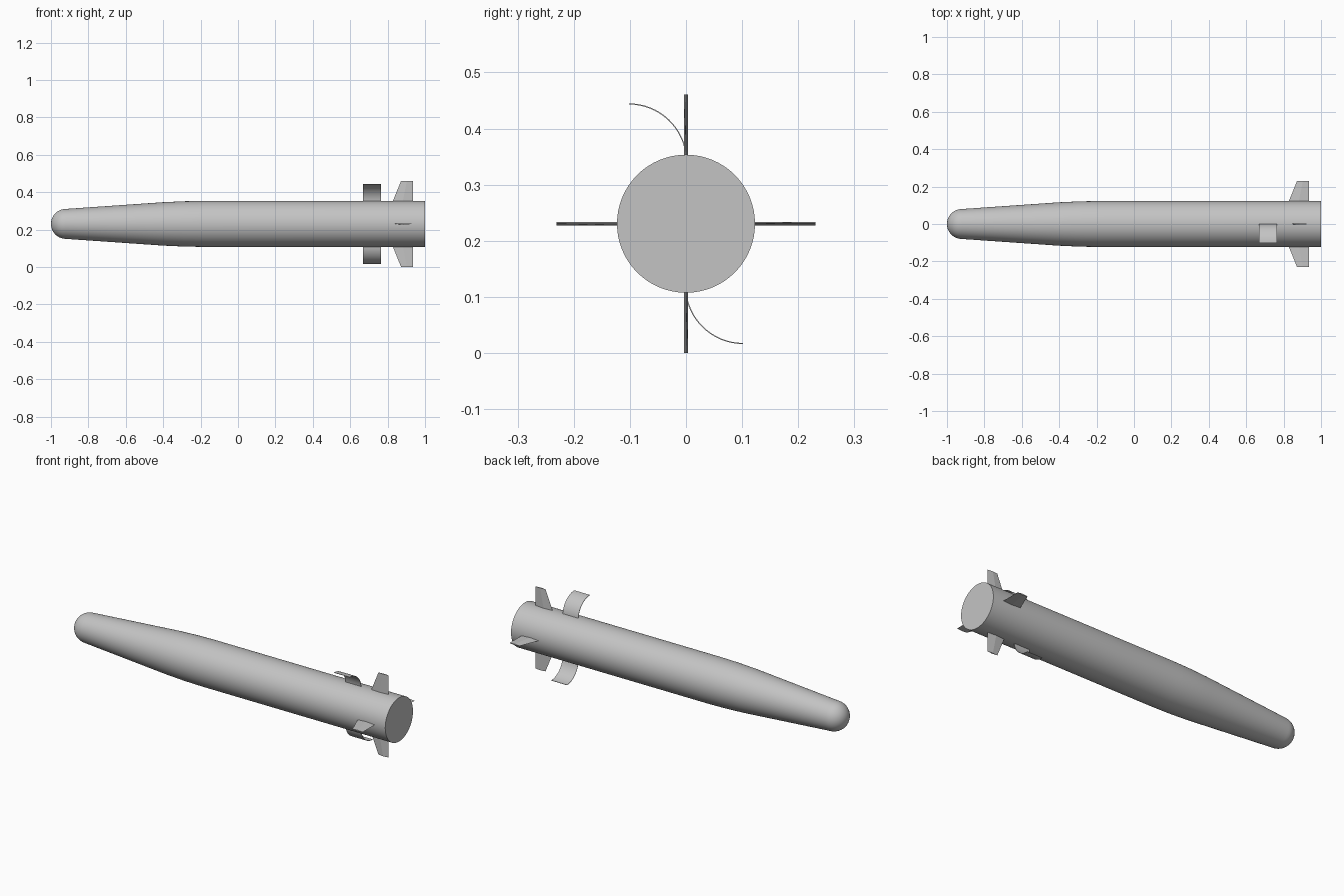
import bpy, bmesh
from math import sin, cos, pi, radians
from mathutils import Matrix, Vector

cube = bpy.data.objects.get("Cube")
if cube:
    bpy.data.objects.remove(cube, do_unlink=True)

AXIS_Z = 0.2305   # height of the body axis
RADIUS = 0.123    # body radius

grey = bpy.data.materials.new("plain_grey")
grey.use_nodes = True
colour = (0.55, 0.55, 0.55, 1)
grey.diffuse_color = colour
grey.node_tree.nodes["Principled BSDF"].inputs["Base Color"].default_value = colour


def finish(bm, name, smooth_angle):
    """Turn a mesh built around the x axis into a shaded object."""
    bmesh.ops.remove_doubles(bm, verts=bm.verts, dist=0.0001)
    bmesh.ops.recalc_face_normals(bm, faces=bm.faces)
    mesh = bpy.data.meshes.new(name)
    bm.to_mesh(mesh)
    bm.free()
    mesh.materials.append(grey)
    obj = bpy.data.objects.new(name, mesh)
    bpy.context.collection.objects.link(obj)
    obj.location.z = AXIS_Z
    bpy.ops.object.select_all(action="DESELECT")
    obj.select_set(True)
    bpy.context.view_layer.objects.active = obj
    bpy.ops.object.shade_smooth_by_angle(angle=radians(smooth_angle))


def loft(bm, sections):
    """Bridge closed cross-sections of equal size and cap both ends."""
    rings = [[bm.verts.new(p) for p in s] for s in sections]
    for a, b in zip(rings, rings[1:]):
        for i in range(len(a)):
            j = (i + 1) % len(a)
            bm.faces.new((a[i], a[j], b[j], b[i]))
    bm.faces.new(rings[0])
    bm.faces.new(rings[-1])


# Body: round nose, long taper, straight tube and flat tail
nose = 0.08
profile = [(-1 + nose - nose * cos(a), nose * sin(a))
           for a in (i * pi / 20 for i in range(11))]
profile += [(-0.4, 0.116), (-0.29, 0.121), (-0.18, RADIUS), (1, RADIUS), (1, 0)]
bm = bmesh.new()
points = [bm.verts.new((x, 0, r)) for x, r in profile]
edges = [bm.edges.new(pair) for pair in zip(points, points[1:])]
bmesh.ops.spin(bm, geom=points + edges, cent=(0, 0, 0), axis=(1, 0, 0),
               angle=2 * pi, steps=64, use_duplicate=False)
finish(bm, "body", 30)

# Four swept tail fins with a thin diamond section
HALF = 0.0035
for i, place in enumerate(("top", "front", "bottom", "back")):
    bm = bmesh.new()
    loft(bm, [[(lead, 0, r), (mid, HALF, r), (0.935, 0, r), (mid, -HALF, r)]
              for lead, mid, r in ((0.825, 0.88, 0.115), (0.872, 0.903, AXIS_Z))])
    bm.transform(Matrix.Rotation(i * pi / 2, 4, "X"))
    finish(bm, place + "_tail_fin", 1)

# Two curved wrap-around fins, half a turn apart
ARC, CENTRE_Y, CENTRE_Z = 0.103, -0.102, 0.1105
for i, place in enumerate(("top", "bottom")):
    bm = bmesh.new()
    sections = []
    for step in range(17):
        a = radians(3 + 87 * step / 16)
        sections.append([(x, CENTRE_Y + r * cos(a), CENTRE_Z + r * sin(a))
                         for x, r in ((0.668, ARC - 0.001), (0.765, ARC - 0.001),
                                      (0.765, ARC + 0.001), (0.668, ARC + 0.001))])
    loft(bm, sections)
    bm.transform(Matrix.Rotation(i * pi, 4, "X"))
    finish(bm, place + "_curved_fin", 30)
